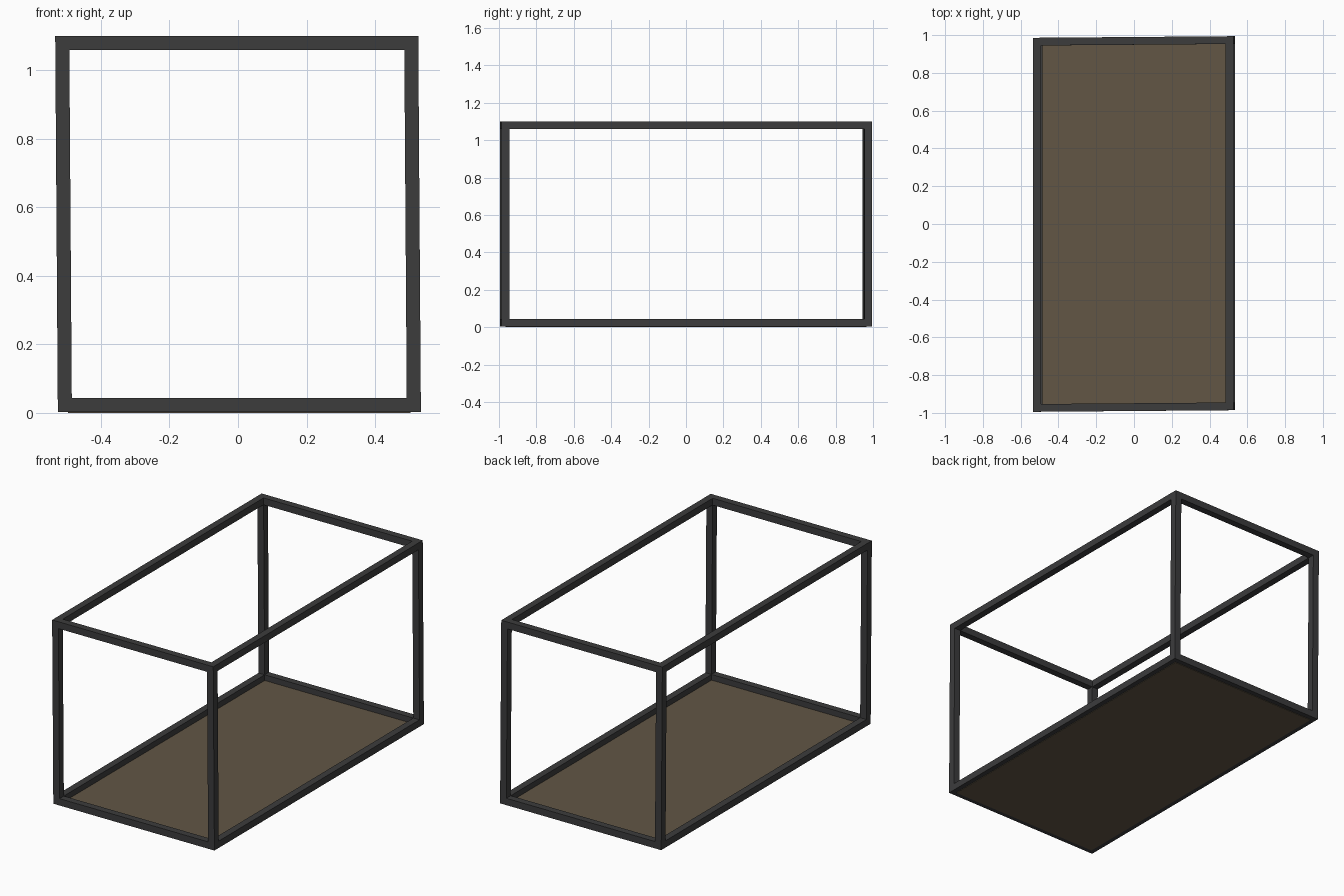
import bpy
from mathutils import Matrix

cube = bpy.data.objects.get("Cube")
if cube:
    bpy.data.objects.remove(cube, do_unlink=True)

# Overall size and bar thickness
HALF_X, HALF_Y, BASE, TOP, BAR = 0.53, 0.99, 0.003, 1.1, 0.041
CX, CY = HALF_X - BAR / 2, HALF_Y - BAR / 2

# The frame leans slightly to the right and is a little out of square
LEAN = Matrix(((1, 0, -0.007, 0.004), (0.008, 1, 0, 0), (0, 0, 1, 0), (0, 0, 0, 1)))


def material(name, colour):
    mat = bpy.data.materials.new(name)
    mat.use_nodes = True
    mat.diffuse_color = colour
    mat.node_tree.nodes["Principled BSDF"].inputs["Base Color"].default_value = colour
    return mat


dark_metal = material("dark grey metal", (0.045, 0.045, 0.046, 1))
brown_board = material("brown board", (0.122, 0.094, 0.060, 1))


def box(name, centre, size, mat):
    bpy.ops.mesh.primitive_cube_add(size=1)
    obj = bpy.context.object
    obj.name = name
    obj.data.transform(LEAN @ Matrix.Translation(centre) @ Matrix.Diagonal((*size, 1)))
    obj.data.materials.append(mat)
    return obj


# Long side rails and short end rails, at the bottom and the top
for level, z in (("bottom", BASE + BAR / 2), ("top", TOP - BAR / 2)):
    for side, sx in (("right", -1), ("left", 1)):
        box(f"{level}_{side}_rail", (sx * CX, 0, z), (BAR, 2 * HALF_Y, BAR), dark_metal)
    for end, sy in (("front", -1), ("back", 1)):
        box(f"{level}_{end}_rail", (0, sy * CY, z), (2 * (HALF_X - BAR), BAR, BAR), dark_metal)

# Corner posts standing between the rails
for side, sx in (("right", -1), ("left", 1)):
    for end, sy in (("front", -1), ("back", 1)):
        box(f"{end}_{side}_post", (sx * CX, sy * CY, (BASE + TOP) / 2),
            (BAR, BAR, TOP - BASE - 2 * BAR), dark_metal)

# Thin floor board set low between the bottom rails
box("floor_board", (0, 0, 0.005), (1.0, 1.92, 0.01), brown_board)
